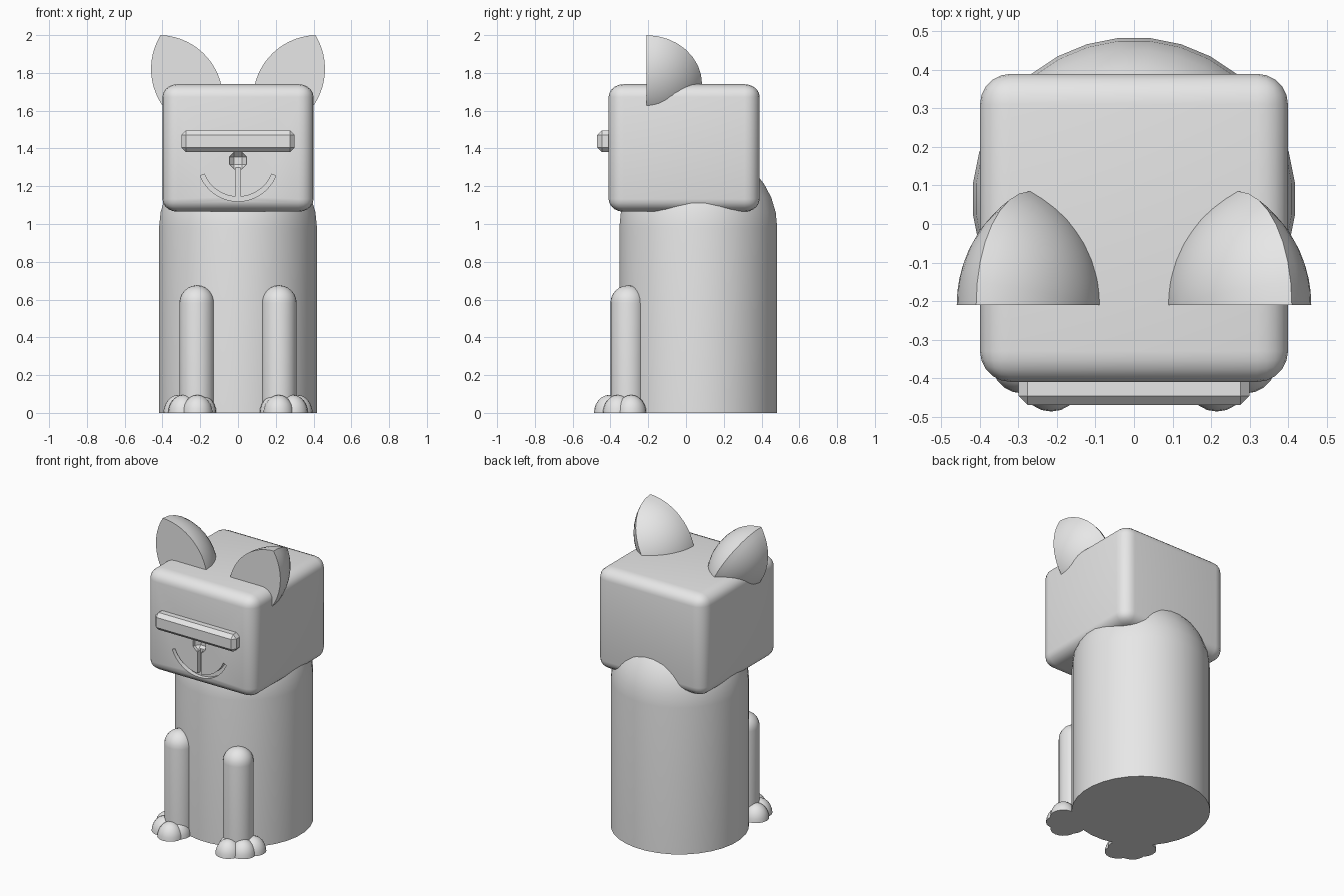
import bpy, bmesh, math
from mathutils import Matrix, Vector

cube = bpy.data.objects.get("Cube")
if cube:
    bpy.data.objects.remove(cube, do_unlink=True)

GREY = (0.8, 0.8, 0.8, 1.0)
grey = bpy.data.materials.new("plain_grey")
grey.use_nodes = True
grey.diffuse_color = GREY
grey.node_tree.nodes["Principled BSDF"].inputs["Base Color"].default_value = GREY


def finish(bm, name, smooth=40):
    """Turn a bmesh into an object with the grey material."""
    bmesh.ops.recalc_face_normals(bm, faces=bm.faces)
    mesh = bpy.data.meshes.new(name)
    bm.to_mesh(mesh)
    bm.free()
    obj = bpy.data.objects.new(name, mesh)
    bpy.context.collection.objects.link(obj)
    mesh.materials.append(grey)
    if smooth:
        bpy.ops.object.select_all(action='DESELECT')
        obj.select_set(True)
        bpy.context.view_layer.objects.active = obj
        bpy.ops.object.shade_smooth_by_angle(angle=math.radians(smooth))
    return obj


def lathe(profile, segments, sweep=math.tau, matrix=Matrix()):
    """Spin (radius, height) points about z, close any opening, then place it."""
    bm = bmesh.new()
    verts = [bm.verts.new((r, 0, h)) for r, h in profile]
    edges = [bm.edges.new(pair) for pair in zip(verts, verts[1:])]
    bmesh.ops.spin(bm, geom=verts + edges, cent=(0, 0, 0), axis=(0, 0, 1),
                   angle=sweep, steps=segments)
    bmesh.ops.remove_doubles(bm, verts=bm.verts, dist=0.0001)
    bmesh.ops.holes_fill(bm, edges=[e for e in bm.edges if e.is_boundary], sides=0)
    bm.transform(matrix)
    return bm


def dome(radius, height, base, steps):
    """Profile of an upright post with a rounded top."""
    arc = [(radius * math.cos(a), base + height * math.sin(a))
           for a in (math.pi / 2 * i / steps for i in range(steps))]
    foot = [(radius, 0)] if base > 0 else []
    return foot + arc + [(0, base + height)]


def block(size, centre, bevel=0.0, segments=1, stretch=None):
    """Box with bevelled edges."""
    bm = bmesh.new()
    bmesh.ops.create_cube(bm, size=1, matrix=Matrix.Diagonal((*size, 1)))
    if bevel:
        bmesh.ops.bevel(bm, geom=bm.edges[:], offset=bevel, segments=segments,
                        profile=0.5, affect='EDGES')
    if stretch:
        bmesh.ops.scale(bm, vec=stretch, verts=bm.verts)
    bmesh.ops.translate(bm, vec=centre, verts=bm.verts)
    return bm


def smile(radius, width, half_angle, centre, depth, steps=16):
    """Solid curved band facing the front."""
    bm = bmesh.new()
    angles = [half_angle * (2 * i / steps - 1) for i in range(steps + 1)]
    rows = [[bm.verts.new(Vector(centre) + Vector((r * math.sin(a), 0, -r * math.cos(a))))
             for a in angles] for r in (radius, radius - width)]
    faces = [bm.faces.new((rows[0][i], rows[0][i + 1], rows[1][i + 1], rows[1][i]))
             for i in range(steps)]
    out = bmesh.ops.extrude_face_region(bm, geom=faces, use_keep_orig=True)
    moved = [v for v in out["geom"] if isinstance(v, bmesh.types.BMVert)]
    bmesh.ops.translate(bm, vec=(0, depth, 0), verts=moved)
    return bm


# Body
finish(lathe(dome(0.42, 0.42, 0.98, 8), 32,
             matrix=Matrix.Translation((0, 0.065, 0)) @ Matrix.Rotation(math.pi / 32, 4, 'Z')), "body")

# Head, with nose and mouth carved into the face
head = finish(block((0.8, 0.8, 0.8), (0, -0.01, 1.4025), 0.08, 5, (1, 1, 0.844)), "head", 0)
cutters = [
    finish(block((0.09, 0.09, 0.09), (0, -0.41, 1.335), 0.025), "nose_cutter", 0),
    finish(block((0.024, 0.06, 0.18), (0, -0.41, 1.22)), "lip_cutter", 0),
    finish(smile(0.216, 0.024, math.radians(68), (0, -0.44, 1.336), 0.06), "mouth_cutter", 0),
]
bpy.context.view_layer.objects.active = head
for cutter in cutters:
    cutter.hide_render = True
    carve = head.modifiers.new("carve", 'BOOLEAN')
    carve.operation = 'DIFFERENCE'
    carve.solver = 'EXACT'
    carve.object = cutter
    bpy.ops.object.modifier_apply(modifier=carve.name)
    bpy.data.objects.remove(cutter, do_unlink=True)
bpy.ops.object.select_all(action='DESELECT')
head.select_set(True)
bpy.ops.object.shade_smooth_by_angle(angle=math.radians(30))

# Eye bar
finish(block((0.6, 0.115, 0.115), (0, -0.4125, 1.4375), 0.024), "eye_bar", 0)

# Ears, legs and paws on both sides
RIM, BULGE = 0.295, 0.17
ball = (RIM ** 2 + BULGE ** 2) / (2 * BULGE)
reach = math.asin(RIM / ball)
half = [(ball * math.sin(reach * i / 10), ball * math.cos(reach * i / 10) - ball + BULGE)
        for i in range(11)]
lens = half + [(r, -h) for r, h in reversed(half[:-1])]
TOES = [(0.315, -0.29), (0.29, -0.36), (0.215, -0.407), (0.195, -0.355)]

for side, label in ((1, "left"), (-1, "right")):
    flip = Matrix.Diagonal((side, 1, 1, 1))

    # Half lens with its flat cut facing forward
    axis = Vector((-0.88, 0, 0.474)).normalized()
    back = Vector((0, 1, 0))
    start = back.cross(axis)
    frame = Matrix((start, back, axis)).transposed().to_4x4()
    place = flip @ Matrix.Translation((0.27, -0.21, 1.74)) @ frame
    finish(lathe(lens, 16, math.pi, place), label + "_ear")

    finish(lathe(dome(0.093, 0.093, 0.582, 6), 24,
                 matrix=flip @ Matrix.Translation((0.2175, -0.307, 0))), label + "_front_leg")

    for n, (x, y) in enumerate(TOES, 1):
        finish(lathe(dome(0.08, 0.095, 0, 6), 20,
                     matrix=flip @ Matrix.Translation((x, y, 0))), f"{label}_toe_{n}")
